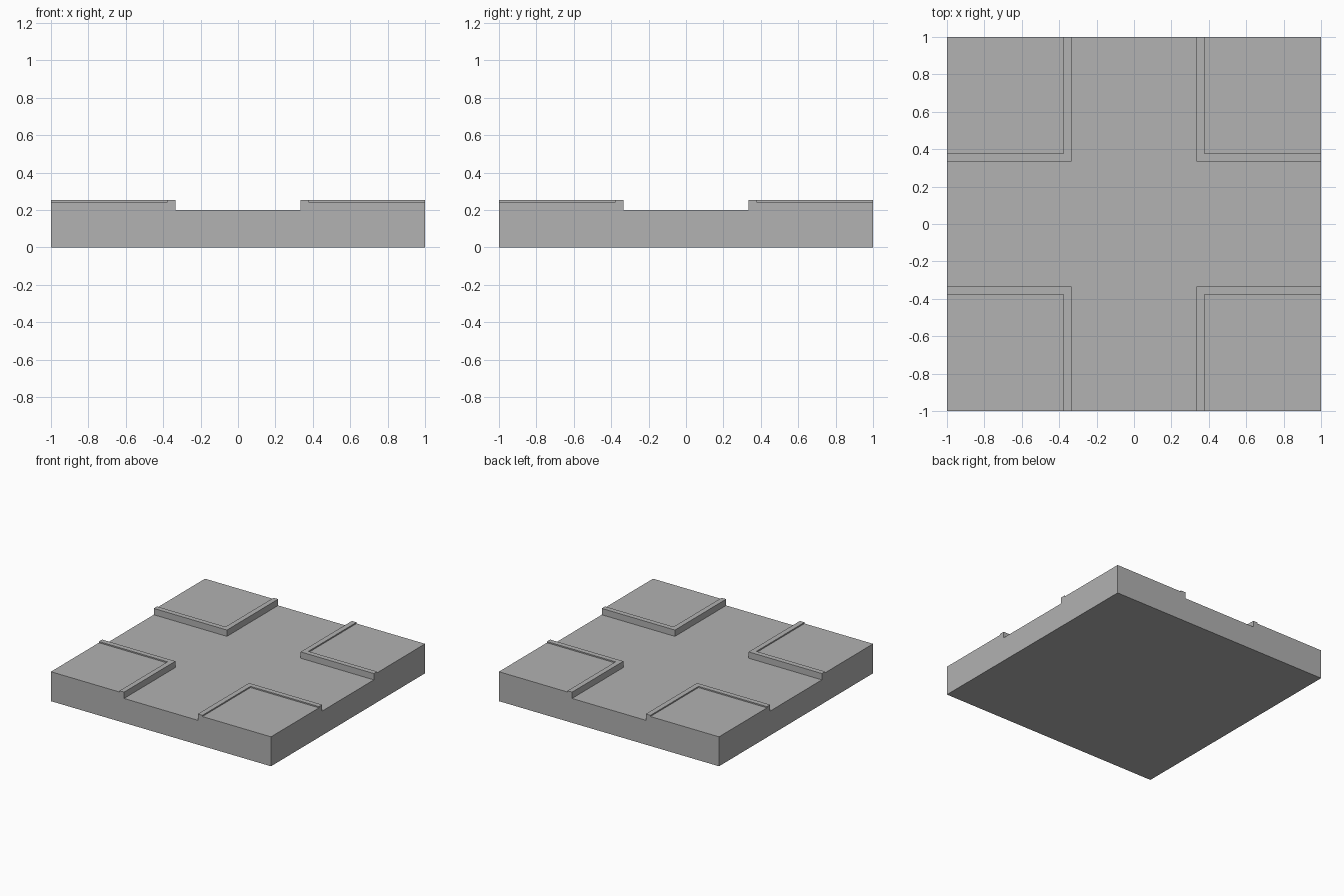
import bpy

old = bpy.data.objects.get("Cube")
if old:
    bpy.data.objects.remove(old, do_unlink=True)

ROAD_Z, PAVING_Z, KERB_Z = 0.2, 0.242, 0.252
KERB_OUT, KERB_IN = 0.335, 0.377
OVER = 1.2  # cutters run past the tile edges

concrete = bpy.data.materials.new("grey concrete")
concrete.use_nodes = True
grey = (0.445, 0.445, 0.445, 1)
concrete.diffuse_color = grey
concrete.node_tree.nodes["Principled BSDF"].inputs["Base Color"].default_value = grey


def box(name, low, high):
    bpy.ops.mesh.primitive_cube_add(size=1)
    ob = bpy.context.object
    ob.name = name
    for v in ob.data.vertices:
        v.co = [h if c > 0 else l for c, l, h in zip(v.co, low, high)]
    ob.data.materials.append(concrete)
    return ob


def carve(target, name, low, high):
    cutter = box(name, low, high)
    cutter.hide_render = True
    mod = target.modifiers.new(name, "BOOLEAN")
    mod.operation, mod.solver, mod.object = "DIFFERENCE", "EXACT", cutter
    bpy.context.view_layer.objects.active = target
    bpy.ops.object.modifier_apply(modifier=mod.name)
    bpy.data.objects.remove(cutter, do_unlink=True)


# Solid tile at full kerb height
tile = box("crossroad_tile", (-1, -1, 0), (1, 1, KERB_Z))

# Two crossing roadways
carve(tile, "road_x", (-OVER, -KERB_OUT, ROAD_Z), (OVER, KERB_OUT, 1))
carve(tile, "road_y", (-KERB_OUT, -OVER, ROAD_Z), (KERB_OUT, OVER, 1))

# Sunken paving in each corner, leaving an L-shaped kerb
for sx in (-1, 1):
    for sy in (-1, 1):
        xs = sorted((sx * KERB_IN, sx * OVER))
        ys = sorted((sy * KERB_IN, sy * OVER))
        carve(tile, "paving", (xs[0], ys[0], PAVING_Z), (xs[1], ys[1], 1))
